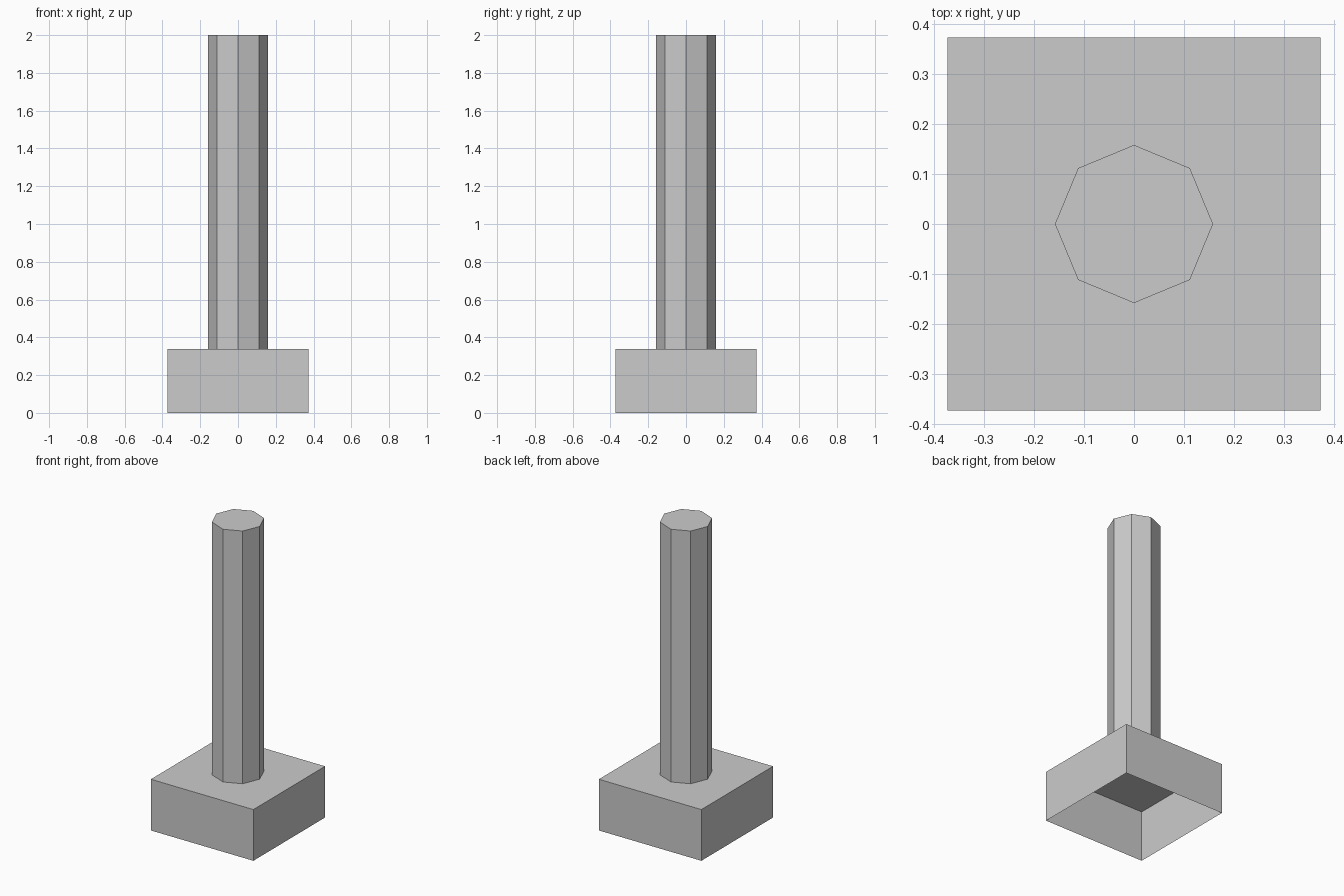
import bpy, bmesh
from mathutils import Matrix

if "Cube" in bpy.data.objects:
    bpy.data.objects.remove(bpy.data.objects["Cube"], do_unlink=True)

BASE_HALF, BASE_TOP = 0.373, 0.337
COLUMN_RADIUS, TOP = 0.158, 2.0

# Single plain grey
grey = bpy.data.materials.new("light_grey")
grey.use_nodes = True
colour = (0.6, 0.6, 0.6, 1)
grey.diffuse_color = colour
grey.node_tree.nodes["Principled BSDF"].inputs["Base Color"].default_value = colour


def add_part(name, sides, radius, z0, z1, turn=0.0):
    """Flat-shaded prism, closed on top and open underneath."""
    bm = bmesh.new()
    place = Matrix.Translation((0, 0, (z0 + z1) / 2)) @ Matrix.Rotation(turn, 4, "Z")
    bmesh.ops.create_cone(bm, cap_ends=True, segments=sides, radius1=radius,
                          radius2=radius, depth=z1 - z0, matrix=place)
    bm.normal_update()
    under = [f for f in bm.faces if f.normal.z < -0.9]
    bmesh.ops.delete(bm, geom=under, context="FACES_ONLY")
    mesh = bpy.data.meshes.new(name)
    bm.to_mesh(mesh)
    bm.free()
    mesh.materials.append(grey)
    part = bpy.data.objects.new(name, mesh)
    bpy.context.collection.objects.link(part)
    return part


# Hollow square base and the octagonal column standing on it
QUARTER_TURN = 3.14159265 / 2
add_part("base", 4, BASE_HALF * 2 ** 0.5, 0, BASE_TOP, QUARTER_TURN / 2)
add_part("column", 8, COLUMN_RADIUS, BASE_TOP, TOP)
